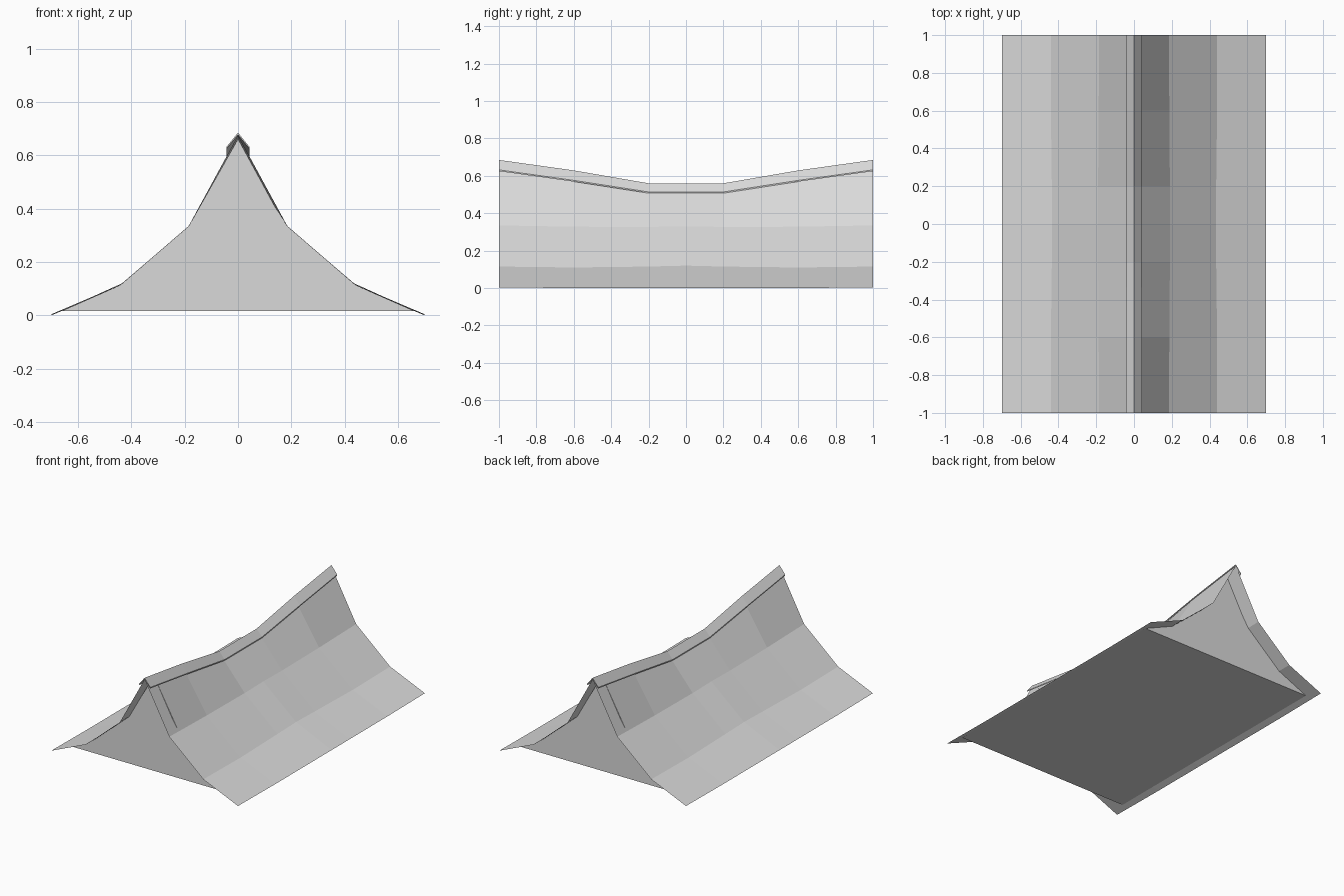
import bpy
import bmesh

if "Cube" in bpy.data.objects:
    bpy.data.objects.remove(bpy.data.objects["Cube"], do_unlink=True)

grey = bpy.data.materials.new("roof grey")
grey.use_nodes = True
colour = (0.7, 0.7, 0.7, 1)
grey.diffuse_color = colour
grey.node_tree.nodes["Principled BSDF"].inputs["Base Color"].default_value = colour

# Half sections at distances from the middle: eave, two bends, ridge (x, z)
SECTIONS = [
    (0.0, [(0.7, 0.0), (0.435, 0.12), (0.19, 0.33), (0, 0.55)]),
    (0.2, [(0.7, 0.0), (0.435, 0.115), (0.19, 0.327), (0, 0.55)]),
    (0.6, [(0.7, 0.0), (0.44, 0.11), (0.187, 0.328), (0, 0.619)]),
    (1.0, [(0.7, 0.004), (0.44, 0.115), (0.185, 0.335), (0, 0.675)]),
]
STATIONS = [-1, -0.6, -0.2, 0, 0.2, 0.6, 1]


def half_section(y):
    """Blend the two nearest half sections."""
    d = abs(y)
    for (a, pa), (b, pb) in zip(SECTIONS, SECTIONS[1:]):
        if d <= b:
            t = (d - a) / (b - a)
            return [(p[0] + (q[0] - p[0]) * t, p[1] + (q[1] - p[1]) * t)
                    for p, q in zip(pa, pb)]


def full_section(y):
    """Mirror the half section about the ridge."""
    half = half_section(y)
    return half + [(-x, z) for x, z in reversed(half[:-1])]


def cap_section(y):
    """Closed, folded strip sitting over the ridge."""
    top = half_section(y)[-1][1] + 0.01
    half = 0.043 if abs(y) > 0.5 else 0.04
    low = top - (0.053 if abs(y) > 0.5 else 0.046)
    return [(half, low), (0, top), (-half, low),
            (-half, low - 0.007), (0, top - 0.008), (half, low - 0.007)]


def finish(name, bm):
    mesh = bpy.data.meshes.new(name)
    bm.to_mesh(mesh)
    bm.free()
    mesh.materials.append(grey)
    obj = bpy.data.objects.new(name, mesh)
    bpy.context.collection.objects.link(obj)
    return obj


def loft(name, section, closed=False):
    bm = bmesh.new()
    rows = [[bm.verts.new((x, y, z)) for x, z in section(y)] for y in STATIONS]
    count = len(rows[0])
    for a, b in zip(rows, rows[1:]):
        for i in range(count if closed else count - 1):
            j = (i + 1) % count
            bm.faces.new((a[i], b[i], b[j], a[j]))
    if closed:
        bm.faces.new(rows[0])
        bm.faces.new(rows[-1][::-1])
        bmesh.ops.recalc_face_normals(bm, faces=bm.faces)
    return finish(name, bm)


# Sagging roof sheet and ridge cap
loft("roof_sheet", full_section)
loft("ridge_cap", cap_section, closed=True)

# Recessed gable walls joined by the flat underside
bm = bmesh.new()
corners = []
for y in (-0.9, 0.9):
    outline = full_section(y)
    outline[0], outline[-1] = (0.66, 0.017), (-0.66, 0.017)
    ring = [bm.verts.new((x, y, z)) for x, z in outline]
    bm.faces.new(ring if y < 0 else ring[::-1])
    corners.append((ring[0], ring[-1]))
(fl, fr), (bl, br) = corners
bm.faces.new((fl, fr, br, bl))
bm.normal_update()
finish("gables_and_underside", bm)
